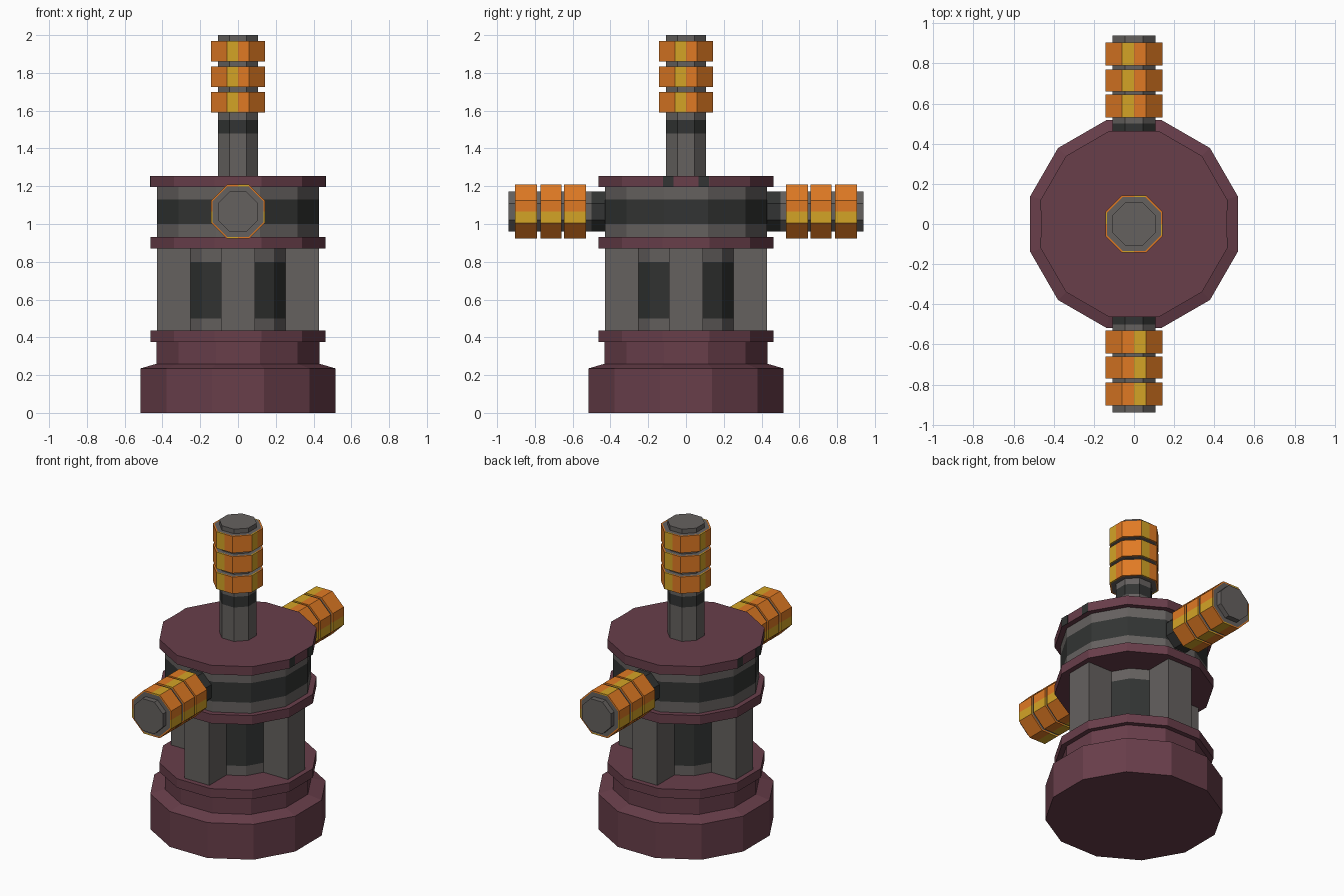
import bpy, bmesh, math
from mathutils import Matrix, Vector

old = bpy.data.objects.get("Cube")
if old:
    bpy.data.objects.remove(old, do_unlink=True)


def material(name, rgb):
    lin = [((c / 255 + 0.055) / 1.055) ** 2.4 for c in rgb] + [1.0]
    m = bpy.data.materials.new(name)
    m.use_nodes = True
    m.diffuse_color = lin
    bsdf = next(n for n in m.node_tree.nodes if n.type == 'BSDF_PRINCIPLED')
    bsdf.inputs["Base Color"].default_value = lin
    return m


MATS = [material("maroon", (104, 62, 74)), material("grey", (101, 97, 95)),
        material("charcoal", (50, 52, 51)), material("orange", (224, 122, 36)),
        material("yellow", (212, 164, 38))]
MAROON, GREY, DARK, ORANGE, YELLOW = range(5)


def finish(bm, name, matrix=Matrix()):
    bmesh.ops.recalc_face_normals(bm, faces=bm.faces)
    me = bpy.data.meshes.new(name)
    bm.to_mesh(me)
    bm.free()
    for m in MATS:
        me.materials.append(m)
    ob = bpy.data.objects.new(name, me)
    ob.matrix_world = matrix
    bpy.context.collection.objects.link(ob)
    return ob


def ngon(n):
    """Unit-apothem polygon with flats facing the axes."""
    r = 1 / math.cos(math.pi / n)
    return [(r * math.cos((k + .5) * math.tau / n), r * math.sin((k + .5) * math.tau / n))
            for k in range(n)]


def loft(name, outline, rings, bands, matrix=Matrix(), closed=False, paint=None):
    """Stack scaled outlines (apothem, z); bands gives the colour of each step."""
    bm = bmesh.new()
    loops = [[bm.verts.new((x * a, y * a, z)) for x, y in outline] for a, z in rings]
    n = len(outline)
    pairs = list(zip(loops, loops[1:]))
    if closed:
        pairs.append((loops[-1], loops[0]))
    for (lo, hi), mat in zip(pairs, bands):
        for i in range(n):
            j = (i + 1) % n
            f = bm.faces.new((lo[i], lo[j], hi[j], hi[i]))
            f.material_index = paint(i, mat) if paint else mat
    if not closed:
        bm.faces.new(loops[0]).material_index = bands[0]
        bm.faces.new(loops[-1]).material_index = bands[-1]
    return finish(bm, name, matrix)


def box(name, size, centre, mat, turn=Matrix()):
    bm = bmesh.new()
    bmesh.ops.create_cube(bm, size=1)
    for v in bm.verts:
        v.co = Vector([c * s for c, s in zip(v.co, size)]) + Vector(centre)
    for f in bm.faces:
        f.material_index = mat
    return finish(bm, name, turn)


TWELVE, EIGHT = ngon(12), ngon(8)

# Foot with a sloped shoulder, and the three flanges
loft("foot", TWELVE, [(.517, 0), (.517, .235), (.432, .26), (.432, .376)], [MAROON] * 3)
for name, z0, z1 in (("lower_flange", .376, .436), ("middle_flange", .87, .93),
                     ("upper_flange", 1.195, 1.255)):
    loft(name, TWELVE, [(.463, z0), (.463, z1)], [MAROON])

# Inner core and banded drum
loft("core", TWELVE, [(.262, .436), (.262, .5), (.262, .8), (.262, .87)], [GREY, DARK, GREY])
loft("drum", TWELVE, [(.43, .93), (.43, 1.0), (.43, 1.13), (.43, 1.195)], [GREY, DARK, GREY])

# Four square posts round the core
for k in range(4):
    box(f"post_{k + 1}", (.18, .18, .434), (.34, 0, .653), GREY,
        Matrix.Rotation(k * math.pi / 2, 4, 'Z'))

# Dark marks on the side edges of the upper flange
for k in range(2):
    for side in (-1, 1):
        box(f"flange_mark_{k + 1}_{'front' if side < 0 else 'back'}", (.004, .055, .06),
            (.463, side * .095, 1.225), DARK, Matrix.Rotation(k * math.pi, 4, 'Z'))

# Collar outline: octagon with a midpoint on each axis-facing side
c = math.tan(math.pi / 8)
COLLAR = []
for k in range(4):
    ca, sa = round(math.cos(k * math.pi / 2)), round(math.sin(k * math.pi / 2))
    COLLAR += [(ca - sa * t, sa + ca * t) for t in (-c, 0, c)]


def pipe(name, start, band, end, collars, matrix, stripes):
    """Octagonal pipe with a dark band and three striped collars."""
    a = .106
    loft(name + "_pipe", EIGHT, [(a, start), (a, band[0]), (a, band[1]), (a, end)],
         [GREY, DARK, GREY], matrix)

    def paint(i, mat):
        return YELLOW if mat == ORANGE and i in stripes else mat

    for n, (z0, z1) in enumerate(collars):
        loft(f"{name}_collar_{n + 1}", COLLAR,
             [(.1, z0), (.134, z0), (.143, z0), (.143, z1), (.134, z1), (.1, z1)],
             [GREY, ORANGE, ORANGE, ORANGE, GREY, GREY], matrix, True, paint)


# Upright pipe
pipe("top", 1.25, (1.48, 1.55), 2.0, [(1.59, 1.70), (1.725, 1.835), (1.86, 1.97)],
     Matrix(), (0, 3, 6, 9))

# Front and back arms
for name, turn in (("front", 0), ("back", math.pi)):
    m = (Matrix.Translation((0, 0, 1.065)) @ Matrix.Rotation(turn, 4, 'Z')
         @ Matrix.Rotation(math.pi / 2, 4, 'X'))
    pipe(name + "_arm", .40, (.43, .5), .94, [(.53, .645), (.66, .77), (.79, .905)],
         m, (0, 3, 7, 9))
